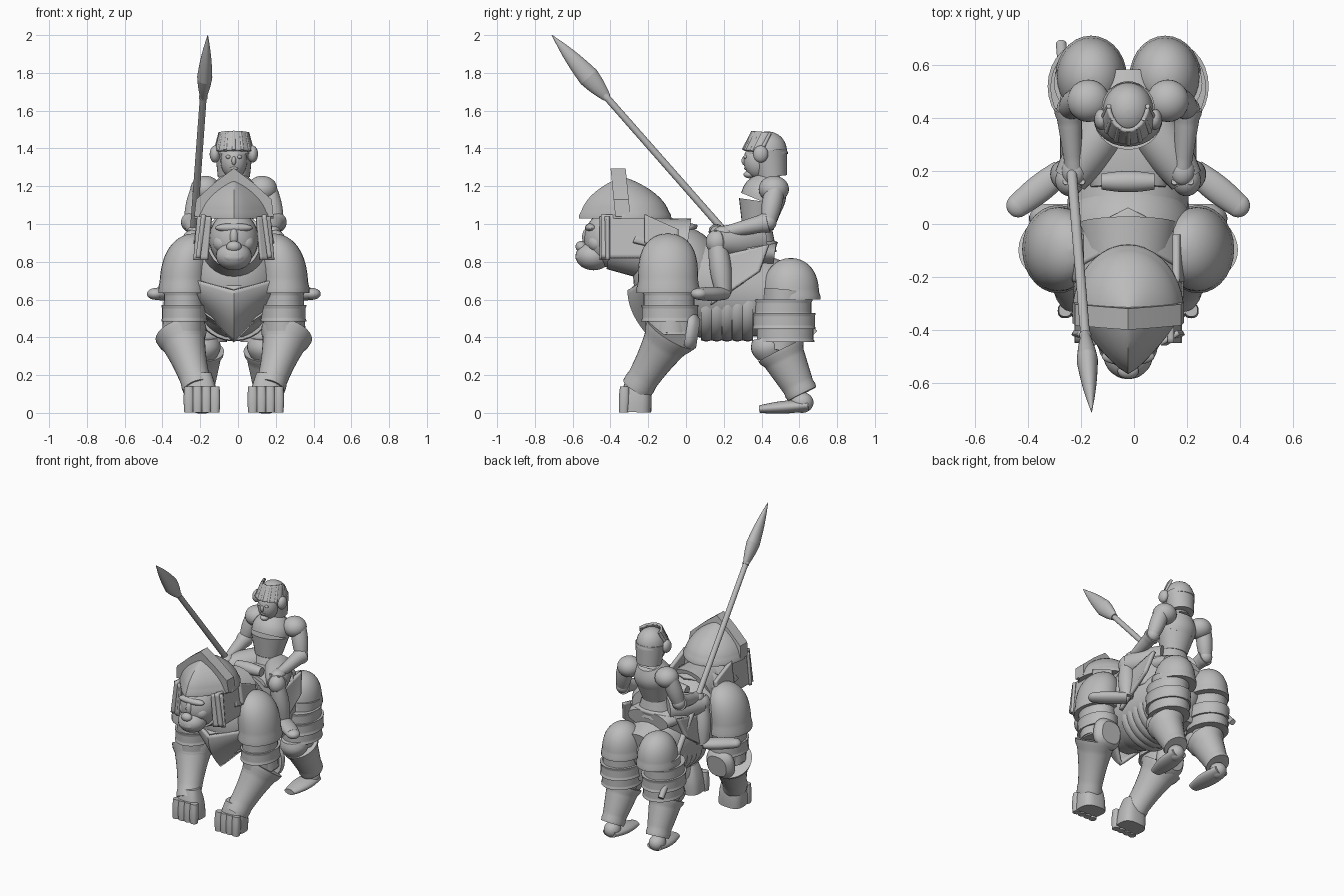
import bpy, bmesh, math
from mathutils import Vector

cube = bpy.data.objects.get("Cube")
if cube:
    bpy.data.objects.remove(cube)

GREY = (0.5, 0.5, 0.5, 1)
MIDDLE = -0.022  # the riding pair sits slightly off centre, beside the spear
material = bpy.data.materials.new("plain_grey")
material.use_nodes = True
material.diffuse_color = GREY
material.node_tree.nodes["Principled BSDF"].inputs["Base Color"].default_value = GREY
parts = []

# Object from a bmesh; pair mirrors it to the other side
def finish(name, bm, pair=False, thickness=0):
    bmesh.ops.recalc_face_normals(bm, faces=bm.faces)
    mesh = bpy.data.meshes.new(name)
    bm.to_mesh(mesh)
    bm.free()
    mesh.materials.append(material)
    part = bpy.data.objects.new(name, mesh)
    part.location.x = MIDDLE
    bpy.context.collection.objects.link(part)
    if pair:
        part.modifiers.new("other_side", 'MIRROR').use_mirror_merge = False
    if thickness:
        solid = part.modifiers.new("thickness", 'SOLIDIFY')
        solid.thickness, solid.offset = thickness, 0
    parts.append(part)

# Closed surface through equal rings of points
def skin(name, loops, pair=False):
    bm = bmesh.new()
    rows = [[bm.verts.new(point) for point in loop] for loop in loops]
    count = len(rows[0])
    for low, high in zip(rows, rows[1:]):
        for i in range(count):
            j = (i + 1) % count
            bm.faces.new((low[i], low[j], high[j], high[i]))
    bm.faces.new(rows[0])
    bm.faces.new(rows[-1])
    finish(name, bm, pair)

# Ellipse spanned by two vectors; box under one squares it off
def ring(centre, across, other, box=1.0, count=28):
    angles = [math.tau * k / count for k in range(count)]
    return [centre + across * math.copysign(abs(math.cos(a)) ** box, math.cos(a))
            + other * math.copysign(abs(math.sin(a)) ** box, math.sin(a)) for a in angles]

# Tapered limb or hoop with optional swelling and raised lips
def tube(name, start, end, first, last, pair=False, flat=1.0, bulge=0.0, lip=0.0, box=1.0):
    start, end = Vector(start), Vector(end)
    axis = (end - start).normalized()
    ref = Vector((0, 1, 0)) if abs(axis.x) > 0.8 else Vector((1, 0, 0))
    across = (ref - axis * ref.dot(axis)).normalized()
    other = axis.cross(across) * flat
    loops, steps = [], 14
    for i in range(steps + 1):
        t = min(max((i - 1) / (steps - 2), 0), 1)
        edge = min(i, steps - i)
        size = first + (last - first) * t + bulge * math.sin(math.pi * t)
        size *= 0.85 if edge == 0 else 1 + lip if edge < 3 else 1
        loops.append(ring(start.lerp(end, t), across * size, other * size, box))
    skin(name, loops, pair)

# Rounded armour cap with a flared rim, leaning inwards at the top
def dome(name, base, top, wide, deep, pair=False, fullness=2.4, lean=0.0):
    loops, steps = [], 16
    for i in range(steps + 1):
        t = 1 - (1 - i / steps) ** 1.5
        size = max(0.01, (1 - t ** fullness) ** 0.5) * (1.04 if i < 2 else 1)
        centre = Vector((base[0] - lean * t * t, base[1], base[2] + (top - base[2]) * t))
        loops.append(ring(centre, Vector((wide * size, 0, 0)), Vector((0, deep * size, 0))))
    skin(name, loops, pair)

def ball(name, centre, radii, pair=False):
    bm = bmesh.new()
    bmesh.ops.create_uvsphere(bm, u_segments=28, v_segments=16, radius=1)
    bmesh.ops.scale(bm, vec=radii, verts=bm.verts)
    bmesh.ops.translate(bm, vec=centre, verts=bm.verts)
    finish(name, bm, pair)

# Curved plate from surface(u, v), with u from -1 to 1 and v from 0 to 1
def sheet(name, surface, thickness, pair=False, size=12):
    bm = bmesh.new()
    steps = range(size + 1)
    grid = [[bm.verts.new(surface(2 * i / size - 1, j / size)) for i in steps] for j in steps]
    for low, high in zip(grid, grid[1:]):
        for i in range(size):
            bm.faces.new((low[i], low[i + 1], high[i + 1], high[i]))
    finish(name, bm, pair, thickness)

# Three overlapping armour hoops, stacked downwards
def hoops(name, x, y, top, wide, flat):
    for i in range(3):
        centre = Vector((x, y + i * 0.005, top - i * 0.07))
        size = wide + 0.01 * (i % 2)
        tube(name, centre, centre - Vector((0, 0, 0.085)), size, size, pair=True, flat=flat, lip=0.03)

# Ape torso and neck
ball("ape_chest", (0, -0.04, 0.72), (0.25, 0.24, 0.27))
tube("ape_body", (0, -0.1, 0.71), (0, 0.55, 0.59), 0.23, 0.17, flat=1.1, bulge=0.02)
ball("ape_belly", (0, 0.2, 0.62), (0.21, 0.38, 0.235))
tube("ape_neck", (0, -0.4, 0.9), (0, 0, 0.84), 0.14, 0.19)
for i in range(5):
    front = Vector((0, 0.08 + 0.055 * i, 0.57))
    tube("belly_strap", front, front + Vector((0, 0.054, 0)), 0.2, 0.2, flat=0.93, bulge=0.006)

# Pointed breastplate and its collar
sheet("breastplate", lambda u, v: (u * (0.22 - 0.08 * v * v), -0.3 + 0.1 * abs(u) + 0.14 * v * v,
                                   0.65 + 0.06 * abs(u) - v * (0.27 - 0.09 * abs(u))), 0.02)
sheet("throat_plate", lambda u, v: (u / 5, -0.29 + 0.1 * abs(u) + 0.1 * v,
                                    0.65 + 0.07 * abs(u) + 0.1 * v), 0.015)

# Chevron plates over the upper back
for i in range(3):
    sheet("back_plate", lambda u, v: (u * (0.22 - 0.02 * i), 0.06 - 0.1 * i - (abs(u) + v) * 0.12,
                                      0.985 + 0.02 * i - 0.13 * u * u + 0.03 * v), 0.02)

# Ape face
ball("ape_head", (0, -0.4, 0.92), (0.13, 0.14, 0.15))
ball("muzzle", (0, -0.49, 0.83), (0.095, 0.095, 0.075))
ball("lips", (0, -0.56, 0.825), (0.055, 0.025, 0.03))
ball("nose", (0, -0.555, 0.88), (0.04, 0.03, 0.03))
ball("nose_bridge", (0, -0.52, 0.93), (0.025, 0.03, 0.05))
ball("brow", (0, -0.5, 0.98), (0.1, 0.035, 0.025))
ball("eye", (0.045, -0.51, 0.95), (0.02, 0.015, 0.01), pair=True)
ball("cheek", (0.06, -0.47, 0.9), (0.05, 0.05, 0.05), pair=True)

# Ape helmet: pointed shell, crest band and hanging flaps
def helmet_ring(t):
    size = max(0.01, (1 - t * t) ** 0.85) * (1.03 if t < 0.1 else 1)
    loop = []
    for k in range(40):
        c, d = math.cos(math.tau * k / 40), math.sin(math.tau * k / 40)
        reach = d / 4 if d > 0 else -0.225 * (1 - abs(c) ** 1.3)
        loop.append((0.205 * c * size, reach * size - 0.335, 1.03 + 0.22 * t))
    return loop

skin("ape_helmet", [helmet_ring(i / 12) for i in range(13)])
half_arch = [(0.21, 1.04), (0.2, 1.13), (0.1, 1.22)]
arch = half_arch + [(0, 1.295)] + [(-x, z) for x, z in reversed(half_arch)]
skin("helmet_crest", [[(x, y - (z - 1) / 10, z) for x, z in arch] for y in (-0.37, -0.29)])
sheet("cheek_flap", lambda u, v: (0.16 + 0.03 * v, -0.33 + 0.12 * u, 1.05 - 0.23 * v), 0.025, pair=True)
sheet("front_flap", lambda u, v: (0.155 + 0.035 * u + 0.02 * v, -0.43 + 0.02 * u,
                                  1.04 - 0.23 * v), 0.02, pair=True)
sheet("neck_flap", lambda u, v: (0.18 + 0.02 * v, -0.13 + 0.09 * u,
                                 1.01 - 0.04 * u - 0.15 * v), 0.025, pair=True)

# Front legs
elbow, wrist = Vector((0.28, -0.08, 0.42)), Vector((0.19, -0.26, 0.13))
dome("front_pauldron", (0.265, -0.095, 0.635), 0.95, 0.13, 0.16, pair=True, fullness=4, lean=0.05)
tube("upper_arm", (0.265, -0.09, 0.7), elbow, 0.1, 0.1, pair=True)
hoops("arm_hoop", 0.262, -0.09, 0.64, 0.108, 1.25)
tube("elbow_guard", (0.27, 0, 0.43), (0.27, 0.065, 0.42), 0.1, 0.075, pair=True, bulge=0.015, box=0.8)
tube("forearm_guard", elbow, wrist, 0.13, 0.075, pair=True, flat=1.05, bulge=-0.01, lip=0.07)
tube("fist", (0.18, -0.255, 0.21), (0.17, -0.265, 0.008), 0.06, 0.09, pair=True, flat=0.9, bulge=0.01, box=0.7)
for i in range(4):
    x = 0.1 + 0.046 * i
    tube("finger", (x, -0.325, 0.14), (x, -0.33, 0.002), 0.024, 0.024, pair=True, bulge=0.004, box=0.8)

# Rear legs
knee, ankle = Vector((0.17, 0.5, 0.33)), Vector((0.18, 0.615, 0.1))
dome("rump_plate", (0.14, 0.555, 0.6), 0.82, 0.13, 0.15, pair=True, fullness=2.8)
tube("rear_thigh", (0.16, 0.53, 0.65), knee, 0.12, 0.09, pair=True)
hoops("thigh_hoop", 0.165, 0.515, 0.6, 0.125, 1.2)
tube("knee_guard", (0.165, 0.43, 0.4), (0.165, 0.45, 0.29), 0.08, 0.07, pair=True, bulge=0.02)
tube("rear_greave", knee, ankle, 0.11, 0.07, pair=True, flat=1.1, lip=0.08)
ball("rear_heel", (0.18, 0.615, 0.055), (0.055, 0.06, 0.055), pair=True)
tube("rear_foot", (0.18, 0.65, 0.04), (0.16, 0.39, 0.02), 0.055, 0.04, pair=True, flat=0.5, bulge=0.02)

# Saddle
tube("saddle_seat", (0, 0.14, 0.88), (0, 0.47, 0.84), 0.14, 0.16, flat=0.4, bulge=0.05)
tube("saddle_pommel", (-0.1, 0.16, 0.96), (0.1, 0.16, 0.96), 0.03, 0.03, bulge=0.01)
sheet("saddle_cantle", lambda u, v: (0.22 * u, 0.41 + 0.06 * v - 0.14 * u * u,
                                     0.74 + 0.17 * v - 0.04 * u * u), 0.035)
sheet("saddle_flap", lambda u, v: (0.215 + 0.03 * v, 0.31 + 0.13 * u - 0.05 * v,
                                   0.86 + 0.03 * u - v * (0.2 - 0.06 * u)), 0.025, pair=True)

# Rider body
waist, chest = Vector((0, 0.38, 0.98)), Vector((0, 0.4, 1.12))
tube("rider_skirt", (0, 0.37, 0.86), waist, 0.13, 0.09, flat=0.85)
tube("rider_cuirass", waist, chest, 0.09, 0.13, flat=0.93)
tube("rider_shoulders", chest, (0, 0.45, 1.24), 0.13, 0.08, flat=0.9, bulge=0.02)
tube("rider_neck", (0, 0.44, 1.21), (0, 0.41, 1.3), 0.08, 0.05, flat=0.9)

# Rider head and helmet
ball("rider_head", (0, 0.38, 1.335), (0.07, 0.075, 0.095))
ball("rider_nose", (0, 0.31, 1.335), (0.012, 0.016, 0.024))
ball("rider_lips", (0, 0.318, 1.295), (0.022, 0.01, 0.01))
ball("rider_chin", (0, 0.335, 1.262), (0.03, 0.03, 0.02))
ball("rider_eye", (0.03, 0.315, 1.355), (0.013, 0.01, 0.01), pair=True)
dome("helmet_cap", (0, 0.43, 1.37), 1.49, 0.095, 0.105)
tube("helmet_neck_guard", (0, 0.455, 1.25), (0, 0.44, 1.39), 0.085, 0.1, flat=0.95)
ball("ear_guard", (0.1, 0.395, 1.37), (0.028, 0.04, 0.045), pair=True)

def visor(u, v):
    angle = 1.35 * u
    return (0.1 * math.sin(angle) * (1 - v / 4), 0.42 - 0.115 * math.cos(angle) + 0.05 * v,
            1.38 + v / 10 + 0.01 * math.cos(angle))

sheet("rider_visor", visor, 0.015)
for i in range(-3, 4):
    tube("visor_rib", visor(i / 3, 0), visor(i / 3, 1), 0.011, 0.009)

# Rider arms
shoulder, bend, hand = Vector((0.18, 0.47, 1.18)), Vector((0.225, 0.435, 1.01)), Vector((0.205, 0.2, 0.955))
ball("rider_pauldron", (0.15, 0.465, 1.185), (0.08, 0.08, 0.07), pair=True)
tube("rider_upper_arm", shoulder, bend, 0.05, 0.04, pair=True, bulge=0.008)
ball("rider_elbow", bend, (0.045, 0.045, 0.045), pair=True)
tube("rider_forearm", bend, hand, 0.05, 0.03, pair=True, lip=0.1)
ball("rider_hand", hand, (0.045, 0.055, 0.036), pair=True)
for i in range(4):
    knuckle = hand + Vector((0.02 * i - 0.03, -0.04, 0.01))
    tube("rider_finger", knuckle, knuckle - Vector((0, 0.015, 0.05)), 0.012, 0.01, pair=True)

# Rider legs
cap, heel, toe = Vector((0.22, 0.165, 0.905)), Vector((0.25, 0.2, 0.63)), Vector((0.415, 0.07, 0.63))
tube("rider_thigh", (0.08, 0.38, 0.91), cap, 0.09, 0.065, pair=True, bulge=0.01)
ball("rider_knee", cap, (0.055, 0.06, 0.065), pair=True)
tube("rider_shin", cap, heel, 0.045, 0.04, pair=True, bulge=0.015)
tube("rider_boot", heel, toe, 0.045, 0.045, pair=True, flat=0.7, bulge=0.008)
ball("rider_toe", toe, (0.045, 0.045, 0.031), pair=True)

# Spear
tip, butt = Vector((-0.16 - MIDDLE, -0.71, 2)), Vector((-0.275 - MIDDLE, 0.68, 0.42))
socket, widest = tip.lerp(butt, 0.21), tip.lerp(butt, 0.14)
tube("spear_shaft", butt, socket, 0.02, 0.018)
tube("spear_socket", socket, tip.lerp(butt, 0.195), 0.023, 0.02)
tube("blade_base", socket, widest, 0.016, 0.04, flat=1.4, bulge=0.003)
tube("blade_point", widest, tip, 0.04, 0.001, flat=1.4, bulge=0.005)

# Smooth shading with sharp creases
bpy.ops.object.select_all(action='DESELECT')
for part in parts:
    part.select_set(True)
bpy.context.view_layer.objects.active = parts[0]
bpy.ops.object.shade_smooth_by_angle(angle=math.radians(38))
